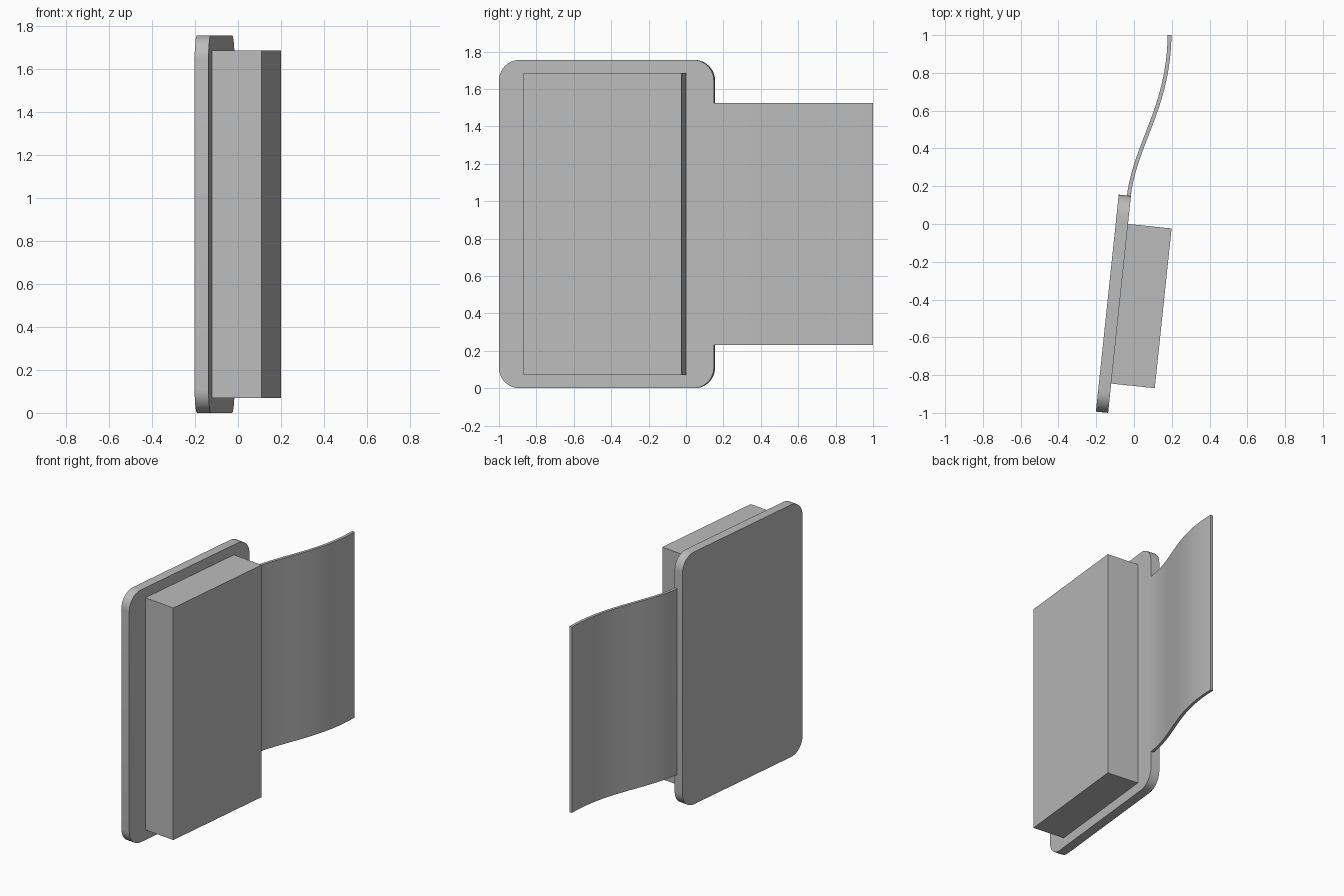
import bpy, bmesh, math
from mathutils import Matrix, Vector

cube = bpy.data.objects.get("Cube")
if cube:
    bpy.data.objects.remove(cube)

# Single grey finish
grey = bpy.data.materials.new("light_grey")
grey.use_nodes = True
colour = (0.5, 0.5, 0.5, 1)
grey.diffuse_color = colour
grey.node_tree.nodes["Principled BSDF"].inputs["Base Color"].default_value = colour

# Tilted frame: local x along the plate, local y up, local z outwards
TILT = math.radians(6)
along = Vector((math.sin(TILT), math.cos(TILT), 0))
up = Vector((0, 0, 1))
out = along.cross(up)
FRAME = Matrix.Translation((-0.137, -1.0, 0)) @ Matrix((along, up, out)).transposed().to_4x4()


def prism(name, outline, low, high, matrix):
    """Extrude a closed counter-clockwise outline from low to high on local z."""
    bm = bmesh.new()
    face = bm.faces.new([bm.verts.new((x, y, low)) for x, y in outline])
    top = bmesh.ops.extrude_face_region(bm, geom=[face])["geom"]
    bmesh.ops.translate(bm, vec=(0, 0, high - low),
                        verts=[v for v in top if isinstance(v, bmesh.types.BMVert)])
    bmesh.ops.recalc_face_normals(bm, faces=bm.faces)
    bm.transform(matrix)
    mesh = bpy.data.meshes.new(name)
    bm.to_mesh(mesh)
    bm.free()
    mesh.materials.append(grey)
    obj = bpy.data.objects.new(name, mesh)
    bpy.context.collection.objects.link(obj)
    bpy.ops.object.select_all(action="DESELECT")
    obj.select_set(True)
    bpy.context.view_layer.objects.active = obj
    bpy.ops.object.shade_smooth_by_angle(angle=math.radians(30))
    return obj


def rounded_rectangle(width, height, radius, steps=10):
    points = []
    corners = [(width - radius, radius), (width - radius, height - radius),
               (radius, height - radius), (radius, radius)]
    for i, (cx, cy) in enumerate(corners):
        for k in range(steps + 1):
            a = math.pi / 2 * (i - 1 + k / steps)
            points.append((cx + radius * math.cos(a), cy + radius * math.sin(a)))
    return points


# Backing plate with rounded corners
prism("backing_plate", rounded_rectangle(1.155, 1.755, 0.11), -0.065, 0, FRAME)

# Rectangular block on the plate
prism("block", [(0.156, 0.07), (1.006, 0.07), (1.006, 1.685), (0.156, 1.685)],
      0, 0.232, FRAME)

# Curved ribbon leaving the plate's rear edge
p0, p1, p2, p3 = (Vector(p) for p in
                  [(-0.027, 0.15), (0.005, 0.42), (0.185, 0.62), (0.188, 1.0)])
left, right = [], []
STEPS = 32
for i in range(STEPS + 1):
    t = i / STEPS
    s = 1 - t
    point = p0 * s**3 + p1 * 3 * s * s * t + p2 * 3 * s * t * t + p3 * t**3
    tangent = (p1 - p0) * s * s + (p2 - p1) * 2 * s * t + (p3 - p2) * t * t
    side = Vector((tangent.y, -tangent.x)).normalized() * 0.01
    right.append(point + side)
    left.append(point - side)
prism("ribbon", right + left[::-1], 0.232, 1.525, Matrix.Identity(4))
